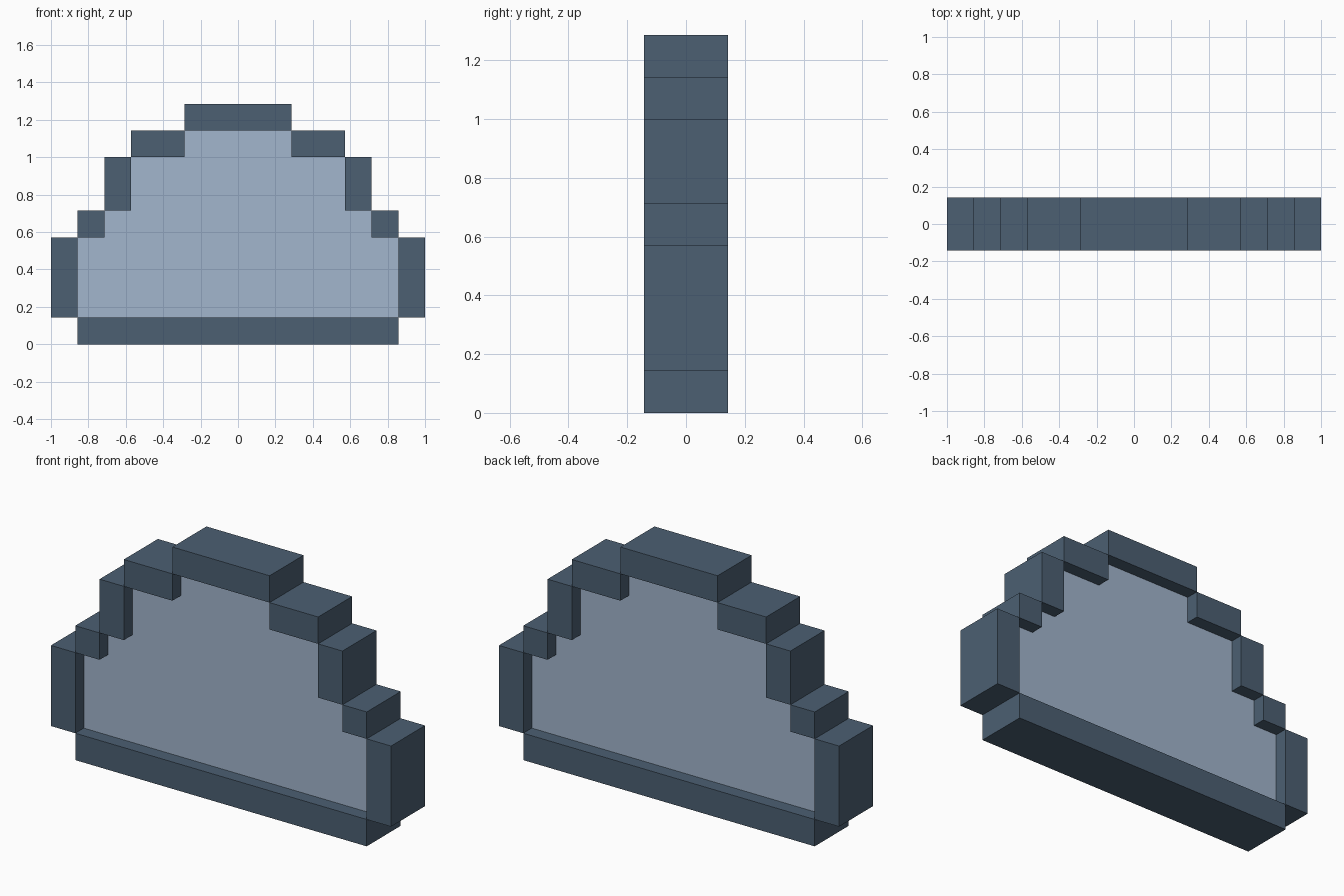
import bpy, bmesh

if "Cube" in bpy.data.objects:
    bpy.data.objects.remove(bpy.data.objects["Cube"])

U = 1 / 7  # one pixel block


def material(name, color):
    m = bpy.data.materials.new(name)
    m.diffuse_color = color
    m.use_nodes = True
    m.node_tree.nodes["Principled BSDF"].inputs["Base Color"].default_value = m.diffuse_color
    return m


frame_mat = material("dark_slate", (0.072, 0.116, 0.17, 1))
panel_mat = material("light_slate", (0.36, 0.465, 0.61, 1))


def extrude_profile(name, points, half_depth, mat):
    """Extrude an XZ outline (in blocks) symmetrically along y."""
    bm = bmesh.new()
    face = bm.faces.new([bm.verts.new((x * U, -half_depth * U, z * U)) for x, z in points])
    res = bmesh.ops.extrude_face_region(bm, geom=[face])
    verts = [g for g in res["geom"] if isinstance(g, bmesh.types.BMVert)]
    bmesh.ops.translate(bm, verts=verts, vec=(0, 2 * half_depth * U, 0))
    bmesh.ops.recalc_face_normals(bm, faces=bm.faces)
    mesh = bpy.data.meshes.new(name)
    bm.to_mesh(mesh)
    bm.free()
    mesh.materials.append(mat)
    obj = bpy.data.objects.new(name, mesh)
    bpy.context.collection.objects.link(obj)
    return obj


def block(name, x0, x1, z0, z1):
    return extrude_profile(name, [(x0, z0), (x1, z0), (x1, z1), (x0, z1)], 1, frame_mat)


# Centred frame bars
block("bottom_bar", -6, 6, 0, 1)
block("top_bar", -2, 2, 8, 9)

# Stepped frame blocks, mirrored left and right
steps = {
    "side_block": (6, 7, 1, 4),
    "lower_step": (5, 6, 4, 5),
    "middle_step": (4, 5, 5, 7),
    "upper_step": (2, 4, 7, 8),
}
for name, (x0, x1, z0, z1) in steps.items():
    block(name + "_right", x0, x1, z0, z1)
    block(name + "_left", -x1, -x0, z0, z1)

# Recessed inner panel following the steps
half = [(6, 1), (6, 4), (5, 4), (5, 5), (4, 5), (4, 7), (2, 7), (2, 8)]
outline = half + [(-x, z) for x, z in reversed(half)]
extrude_profile("inner_panel", outline, 0.5, panel_mat)
